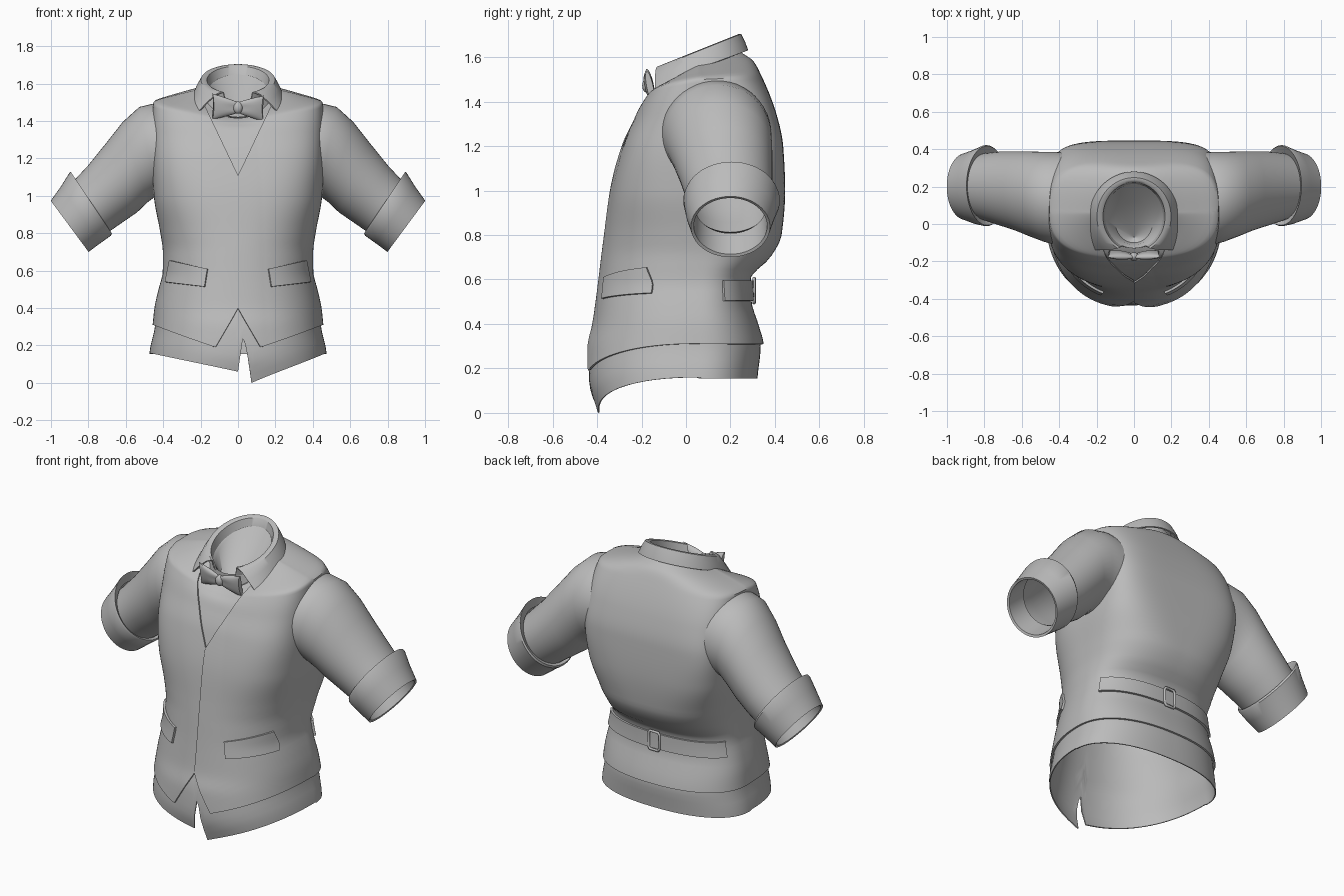
import bpy, bmesh
from math import sin, cos, pi, radians, tau
from mathutils import Vector

cube = bpy.data.objects.get("Cube")
if cube:
    bpy.data.objects.remove(cube)

grey = bpy.data.materials.new("grey cloth")
grey.use_nodes = True
tone = (0.5, 0.5, 0.5, 1)
grey.diffuse_color = tone
grey.node_tree.nodes["Principled BSDF"].inputs["Base Color"].default_value = tone

SEG = 240      # columns round the torso
MID_Y = 0.06   # depth of the widest line
TOP = 1.57     # parameter of the neck ring

# torso rings: height, half width, front y, back y, front drop, back rise, squareness front and back
RINGS = [
    (0.0, .49, -.412, .33, 0, 0, 2.3, 2.3), (0.15, .488, -.45, .335, 0, 0, 2.3, 2.3),
    (0.3, .458, -.44, .35, 0, 0, 2.3, 2.3), (0.4, .447, -.415, .325, 0, 0, 2.3, 2.3),
    (0.5, .425, -.4, .295, 0, 0, 2.3, 2.3), (0.6, .402, -.387, .29, 0, 0, 2.3, 2.4),
    (0.7, .402, -.375, .38, 0, 0, 2.3, 2.5), (0.8, .415, -.362, .43, 0, 0, 2.4, 2.8),
    (1.0, .45, -.335, .446, 0, 0, 2.8, 4), (1.2, .46, -.285, .437, 0, 0, 3.1, 5),
    (1.35, .46, -.23, .405, -.02, 0, 3, 4.5), (1.5, .452, -.185, .335, -.1, .025, 2.7, 3.4),
    (1.54, .33, -.165, .3, -.125, .045, 2.4, 2.6), (1.57, .2, -.14, .25, -.14, .05, 2, 2),
]


def ring(t):
    """Monotone smooth interpolation of the torso rings."""
    k = max(i for i in range(len(RINGS) - 1) if i == 0 or RINGS[i][0] <= t)
    p, q = RINGS[k], RINGS[k + 1]
    h = q[0] - p[0]
    u = (t - p[0]) / h

    def slope(i, c):
        return (RINGS[i + 1][c] - RINGS[i][c]) / (RINGS[i + 1][0] - RINGS[i][0])

    def tangent(i, c):
        if i == 0 or i == len(RINGS) - 1:
            return slope(min(i, len(RINGS) - 2), c)
        m, n = slope(i - 1, c), slope(i, c)
        return 2 * m * n / (m + n) if m * n > 0 else 0

    return [p[c] * (1 + 2 * u) * (1 - u) ** 2 + q[c] * u * u * (3 - 2 * u)
            + h * (tangent(k, c) * u * (1 - u) ** 2 - tangent(k + 1, c) * u * u * (1 - u))
            for c in range(1, 8)]


def body(th, t, out=0.0):
    """Point on the torso at an angle and height, moved outwards by out."""
    a, front, back, drop, rise, n_front, n_back = ring(t)
    c, s = cos(th), sin(th)
    b, n, dz = (back - MID_Y, n_back, rise) if s > 0 else (MID_Y - front, n_front, drop)
    r = (abs(c / (a + out)) ** n + abs(s / (b + out)) ** n) ** (-1 / n)
    lift = out * min(1, max(0, (t - 1.35) / 0.15))
    return Vector((r * c, MID_Y + r * s, t + dz * abs(s) ** 1.2 + lift))


def finish(obj, thickness=0, angle=40):
    obj.data.materials.append(grey)
    bpy.ops.object.select_all(action='DESELECT')
    bpy.context.view_layer.objects.active = obj
    obj.select_set(True)
    if thickness:
        mod = obj.modifiers.new("thickness", 'SOLIDIFY')
        mod.thickness, mod.offset = thickness, -1
        bpy.ops.object.modifier_apply(modifier=mod.name)
    bpy.ops.object.shade_smooth_by_angle(angle=radians(angle))


def grid(name, rows, closed=False, thickness=0, flip=False, caps=False):
    """Skin a list of equally long rows of points."""
    bm = bmesh.new()
    vs = [[bm.verts.new(p) for p in row] for row in rows]
    n = len(rows[0])
    for lo, hi in zip(vs, vs[1:]):
        for i in range(n if closed else n - 1):
            j = (i + 1) % n
            f = [lo[i], lo[j], hi[j], hi[i]]
            bm.faces.new(f[::-1] if flip else f)
    if caps:
        bm.faces.new(vs[0])
        bm.faces.new(vs[-1])
        bmesh.ops.recalc_face_normals(bm, faces=bm.faces)
    me = bpy.data.meshes.new(name)
    bm.to_mesh(me)
    bm.free()
    obj = bpy.data.objects.new(name, me)
    bpy.context.collection.objects.link(obj)
    finish(obj, thickness)


def garment(name, hem, top, out, thickness, closed):
    """Torso shell between a hem and a top edge, both functions of the angle."""
    count = SEG if closed else SEG + 1
    angles = [-pi / 2 + tau * i / SEG for i in range(count)]
    ends = [(hem(th), top(th)) for th in angles]
    rows = []
    for k in range(61):
        g = 1 - (1 - k / 60) ** 1.7
        rows.append([body(th, lo + (hi - lo) * g, out(i)) for i, (th, (lo, hi)) in enumerate(zip(angles, ends))])
    grid(name, rows, closed, thickness)


# vest: pointed hem, V neck, one front edge lapping over the other
def vest_hem(th):
    x = abs(body(th, 0.25).x)
    if sin(th) > 0:
        return 0.31
    return 0.4 - 0.21 * x / 0.12 if x < 0.12 else 0.19 + 0.12 * (x - 0.12) / 0.345


def vest_top(th):
    lo, hi = 1.0, TOP
    for _ in range(20):
        mid = (lo + hi) / 2
        p = body(th, mid)
        if sin(th) < 0 and p.z > 1.11 + 2.1 * abs(p.x):
            hi = mid
        else:
            lo = mid
    return hi


garment("vest", vest_hem, vest_top, lambda i: 0.007 * max(0, 1 - i / 12), 0.01, False)


# shirt: longer, with a split front hem
def shirt_hem(th):
    x = body(th, 0.15).x
    if sin(th) > 0:
        return 0.155
    if 0 <= x < 0.03:
        return 0.06 + 0.2 * x / 0.03
    if 0.03 <= x < 0.08:
        return 0.26 - 0.26 * (x - 0.03) / 0.05
    low = 0.06 if x < 0 else 0.0
    start = 0 if x < 0 else 0.08
    return low + (0.16 - low) * (abs(x) - start) / (0.488 - start)


garment("shirt", shirt_hem, lambda th: TOP, lambda i: -0.014, 0.006, True)


# sleeves and turned-up cuffs
def hoop(side, x, y, z, tilt, ry, rp):
    pts = []
    for i in range(48):
        a = tau * i / 48
        pts.append((side * (x + rp * sin(a) * sin(tilt)), y + ry * cos(a), z + rp * sin(a) * cos(tilt)))
    return pts


SLEEVE = [(.34, .135, 1.25, .05, .245, .24), (.41, .135, 1.25, .12, .25, .248),
          (.48, .145, 1.24, .2, .24, .24), (.55, .16, 1.18, .3, .228, .225),
          (.62, .175, 1.10, .4, .213, .205), (.71, .19, 1.01, .54, .198, .178),
          (.8, .2, .93, .62, .178, .163), (.86, .2, .875, .63, .17, .158)]
CUFF = [(.8, .2, .945, .6, .175, .16), (.785, .205, .965, .59, .212, .198),
        (.79, .205, .955, .59, .217, .201), (.84, .2, .9, .61, .2, .185),
        (.9, .2, .837, .637, .178, .17), (.897, .2, .84, .637, .165, .157),
        (.8, .2, .93, .62, .16, .15)]
for side, word in ((1, "left"), (-1, "right")):
    grid(word + "_sleeve", [hoop(side, *r) for r in SLEEVE], True, flip=side < 0)
    grid(word + "_cuff", [hoop(side, *r) for r in CUFF], True, flip=side < 0)

# neckband, closed inside by a funnel that slopes forward
bands = [(.165, .18, .05, 1.58, .08), (.145, .16, .05, 1.56, .085),
         (.1, .11, .01, 1.47, .05), (.002, .002, -.07, 1.4, 0)]
turn = [tau * i / 64 for i in range(64)]
grid("neckband", [[body(th, TOP, -0.01) for th in turn]]
     + [[(rx * cos(th), y + ry * sin(th), z + k * sin(th)) for th in turn] for rx, ry, y, z, k in bands], True)

# folded collar with two drawn-out points: radii, height, slope, end angle, pull per row
collar = [(.238, .24, 1.53, .36, 40, 1), (.22, .226, 1.57, .37, 47, .6), (.198, .208, 1.605, .4, 55, .25),
          (.178, .195, 1.609, .4, 61, 0), (.166, .183, 1.604, .4, 63, 0), (.154, .17, 1.545, .4, 66, 0)]
rows = []
for rx, ry, z, k, end, pull in collar:
    row = []
    for i in range(65):
        th = radians(-end + (180 + 2 * end) * i / 64)
        f = pull * (max(0, -sin(th)) / sin(radians(end))) ** 2
        y = .04 + ry * sin(th)
        row.append((rx * cos(th) * (1 + .15 * f), y - .025 * f, z + k * y - .035 * f))
    rows.append(row)
grid("collar", rows, thickness=0.008)

# bow tie: two flaring wings and a knot
rows = []
for i in range(33):
    x = -0.14 + 0.28 * i / 32
    u = abs(x) / 0.14
    h, d = .026 + .044 * u ** 0.8, .011 + .012 * sin(pi * min(1, u * 0.9))
    row = []
    for j in range(24):
        a = tau * j / 24
        pleat = 1 - 0.35 * (1 - u) * abs(cos(a)) ** 8
        z = h * sin(a)
        row.append((x * (1 - .08 * abs(cos(a))), -.172 - .2 * z + .01 * u + d * cos(a) * pleat, 1.472 + z - .04 * x))
    rows.append(row)
grid("bow_tie", rows, True, caps=True)
bpy.ops.mesh.primitive_uv_sphere_add(segments=24, ring_count=12, location=(0, -.174, 1.472))
knot = bpy.context.object
knot.name = "bow_knot"
knot.scale = (.026, .023, .033)
finish(knot)


# pocket flaps following the front of the vest
def front_point(x, z, out):
    a, front = ring(z)[:2]
    a, b = a + out, MID_Y - front + out
    return Vector((x, MID_Y - b * (1 - min(1, abs(x) / a) ** 2.3) ** (1 / 2.3), z))


for side, word in ((1, "left"), (-1, "right")):
    rows = []
    for j in range(7):
        v = j / 6
        row = []
        for i in range(17):
            u = i / 16
            x = .18 - .015 * v + u * (.212 - .008 * v)
            z = .515 + .095 * v + u * (.025 + .02 * v)
            row.append(front_point(side * x, z, .012))
        rows.append(row)
    grid(word + "_pocket_flap", rows, thickness=0.014, flip=side < 0)

# back strap and buckle
rows = []
for z in (.505, .53, .57, .595):
    rows.append([body(radians(16 + 148 * i / 60), z, .013) for i in range(61)])
grid("back_strap", rows, thickness=0.016)

curve = bpy.data.curves.new("buckle", 'CURVE')
curve.dimensions = '3D'
curve.bevel_depth, curve.bevel_resolution = 0.008, 2
line = curve.splines.new('POLY')
line.points.add(7)
for i, p in enumerate(line.points):
    sx, sz = ((1, .75), (.75, 1), (-.75, 1), (-1, .75), (-1, -.75), (-.75, -1), (.75, -1), (1, -.75))[i]
    p.co = (.036 * sx, .306, .55 + .055 * sz, 1)
line.use_cyclic_u = True
buckle = bpy.data.objects.new("buckle", curve)
bpy.context.collection.objects.link(buckle)
buckle.data.materials.append(grey)
